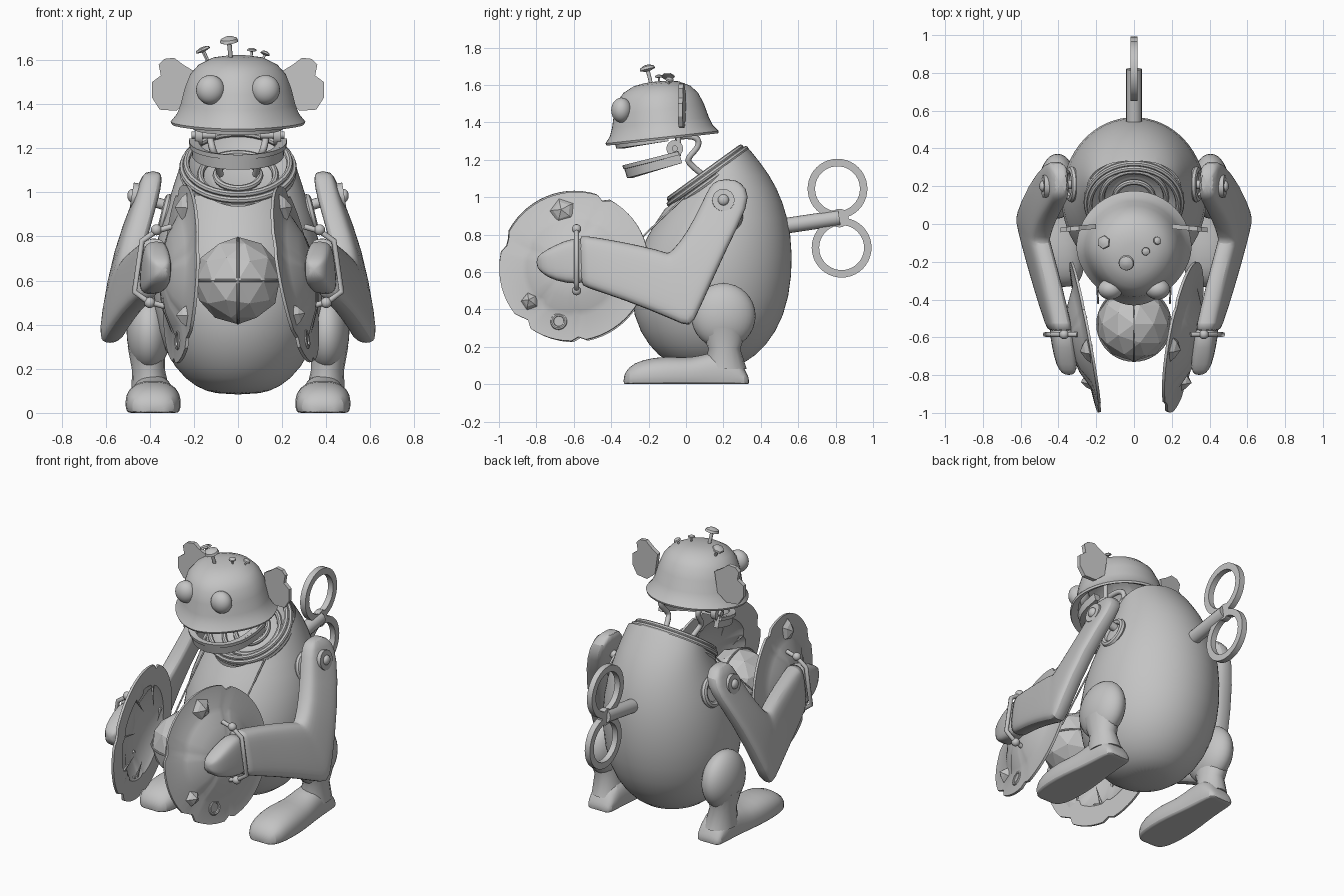
import bpy, bmesh
from math import cos, sin, pi, copysign
from mathutils import Vector, Matrix

if "Cube" in bpy.data.objects:
    bpy.data.objects.remove(bpy.data.objects["Cube"])

grey = bpy.data.materials.new("plain_grey")
grey.use_nodes = True
grey.diffuse_color = (0.55, 0.55, 0.55, 1)
grey.node_tree.nodes["Principled BSDF"].inputs["Base Color"].default_value = grey.diffuse_color
smooth_parts = []


def finish(name, bm, smooth=True, subsurf=0):
    bmesh.ops.remove_doubles(bm, verts=bm.verts, dist=1e-5)
    bmesh.ops.recalc_face_normals(bm, faces=bm.faces)
    mesh = bpy.data.meshes.new(name)
    bm.to_mesh(mesh)
    bm.free()
    mesh.materials.append(grey)
    ob = bpy.data.objects.new(name, mesh)
    bpy.context.collection.objects.link(ob)
    if smooth:
        smooth_parts.append(ob)
    if subsurf:
        mod = ob.modifiers.new("rounding", "SUBSURF")
        mod.levels = mod.render_levels = subsurf
    return ob


def loft_mesh(rings, closed=False):
    bm = bmesh.new()
    rows = [[bm.verts.new(p) for p in r] for r in rings]
    n = len(rows[0])
    for i in range(len(rows) - (not closed)):
        a, b = rows[i], rows[(i + 1) % len(rows)]
        for j in range(n):
            k = (j + 1) % n
            bm.faces.new((a[j], a[k], b[k], b[j]))
    if not closed:
        bm.faces.new(rows[0])
        bm.faces.new(rows[-1])
    return bm


def loft(name, rings, smooth=True, subsurf=0, closed=False):
    return finish(name, loft_mesh(rings, closed), smooth, subsurf)


def oval(c, u, v, n=16, power=1.0):
    c, u, v = Vector(c), Vector(u), Vector(v)
    f = lambda t: copysign(abs(t) ** power, t)
    return [c + u * f(cos(2 * pi * i / n)) + v * f(sin(2 * pi * i / n)) for i in range(n)]


def lathe(name, profile, mat=Matrix(), n=32, smooth=True, radius=lambda i: 1):
    """Spin a closed (radius, height) profile about local z."""
    rings = []
    for i in range(n):
        a = 2 * pi * i / n
        rings.append([mat @ Vector((r * cos(a) * radius(i), r * sin(a) * radius(i), h))
                      for r, h in profile])
    return loft(name, rings, smooth, closed=True)


def place(pos, axis=(0, 0, 1)):
    return Matrix.Translation(pos) @ Vector(axis).to_track_quat("Z", "Y").to_matrix().to_4x4()


def rod(name, a, b, r1, r2=None, n=16):
    a, b = Vector(a), Vector(b)
    h = (b - a).length
    return lathe(name, [(0, 0), (r1, 0), (r1 if r2 is None else r2, h), (0, h)], place(a, b - a), n)


def ring(name, mat, major, minor, n=40):
    return lathe(name, [(major + minor * cos(k * pi / 4), minor * sin(k * pi / 4)) for k in range(8)], mat, n)


def ball(name, pos, size, n=16):
    bm = bmesh.new()
    bmesh.ops.create_uvsphere(bm, u_segments=n * 2, v_segments=n, radius=1,
                              matrix=Matrix.Translation(pos) @ Matrix.Diagonal((*size, 1)))
    return finish(name, bm)


def tube(name, pts, r, kind="NURBS"):
    cu = bpy.data.curves.new(name, "CURVE")
    cu.dimensions, cu.bevel_depth, cu.bevel_resolution = "3D", r, 2
    cu.use_fill_caps = True
    sp = cu.splines.new(kind)
    sp.points.add(len(pts) - 1)
    for p, q in zip(sp.points, pts):
        p.co = (*q, 1)
    sp.use_endpoint_u = True
    cu.materials.append(grey)
    ob = bpy.data.objects.new(name, cu)
    bpy.context.collection.objects.link(ob)


# Egg body cut open by the slanted neck plane: z, front y, back y, half width
neck_pos, neck_axis = Vector((0, 0.12, 1.105)), Vector((0, -0.585, 0.81))
rows = [(0.083, 0.03, 0.22, 0.09), (0.112, -0.1, 0.32, 0.19), (0.2, -0.2, 0.43, 0.29),
        (0.36, -0.29, 0.53, 0.37), (0.58, -0.3, 0.572, 0.395), (0.8, -0.21, 0.567, 0.37),
        (0.98, -0.085, 0.52, 0.31), (1.12, -0.01, 0.45, 0.265), (1.25, 0.05, 0.345, 0.22),
        (1.35, 0.1, 0.25, 0.1)]
bm = loft_mesh([oval((0, (f + b) / 2, z), (w, 0, 0), (0, (b - f) / 2, 0), 32) for z, f, b, w in rows])
bmesh.ops.bisect_plane(bm, geom=bm.verts[:] + bm.edges[:] + bm.faces[:], plane_co=neck_pos,
                       plane_no=neck_axis, clear_outer=True)
finish("body", bm, subsurf=1)

# Neck collar and inner funnel
for k, (r, h) in enumerate([(0.25, -0.02), (0.252, 0.008), (0.235, 0.03)]):
    ring(f"neck_ring_{k}", place(neck_pos + neck_axis * h, neck_axis), r, 0.015)
for k, r in enumerate((0.17, 0.1)):
    ring(f"funnel_ridge_{k}", place(neck_pos - neck_axis * 0.035, neck_axis), r, 0.015)
lathe("neck_funnel", [(0.24, 0.02), (0.18, -0.04), (0.1, -0.06), (0, -0.06), (0, -0.08), (0.24, -0.03)],
      place(neck_pos, neck_axis))

# Head cap narrowing towards the face, eyes, ears
cap_mat = Matrix.Translation((0, -0.13, 1.34)) @ Matrix.Rotation(0.11, 4, "X")
cap = lathe("head_cap", [(0, 0.28), (0.06, 0.278), (0.12, 0.268), (0.18, 0.238), (0.218, 0.195), (0.243, 0.13),
                         (0.26, 0.06), (0.277, 0.015), (0.305, -0.02), (0.3, -0.032), (0.25, 0), (0.225, 0.14),
                         (0.1, 0.24), (0, 0.25)], cap_mat, 48)
for v in cap.data.vertices:
    v.co.x *= 1 - 0.2 * min(1, max(0, (-0.13 - v.co.y) / 0.3)) ** 1.5
ear = [(0.2, 1.55), (0.25, 1.58), (0.29, 1.61), (0.335, 1.605), (0.36, 1.58), (0.35, 1.53), (0.39, 1.5),
       (0.39, 1.43), (0.355, 1.375), (0.28, 1.37), (0.22, 1.42)]
for s, side in ((1, "left"), (-1, "right")):
    ball(f"{side}_eye", (s * 0.125, -0.345, 1.465), (0.065, 0.055, 0.067))
    loft(f"{side}_ear", [[(s * x, y - 0.1 * (x - 0.3), z) for x, z in ear] for y in (-0.035, -0.01)], False)

# Nails and bolt in the head: base, lean, length, head radius, sides
for k, (p, d, h, r, n) in enumerate([((-0.03, -0.18, 1.58), (-0.1, -0.25, 1), 0.12, 0.042, 16),
                                     ((-0.13, -0.1, 1.58), (-0.45, 0.05, 1), 0.078, 0.038, 6),
                                     ((0.06, -0.14, 1.59), (0.05, -0.1, 1), 0.06, 0.022, 12),
                                     ((0.1, -0.1, 1.57), (0.4, 0.2, 1), 0.07, 0.022, 12)]):
    lathe(f"head_nail_{k}", [(0, 0), (r * 0.22, 0), (r * 0.25, h * 0.8), (r, h * 0.88), (r * 0.9, h),
                             (r * 0.4, h * 1.08), (0, h * 1.1)], place(p, d), n)


# Jaws as curved bands
def jaw(name, width, back, front, z_back, z_front, height, thick):
    rings = []
    for k in range(17):
        a = pi * k / 16
        t = sin(a) ** 0.7
        c = Vector((width * cos(a), back + (front - back) * t, z_back + (z_front - z_back) * t))
        out = Vector((cos(a), -sin(a), 0)) * thick / 2
        up = Vector((0, -0.15 * height, height / 2))
        rings.append([c + out + up, c - out + up, c - out - up, c + out - up])
    loft(name, rings)


jaw("lower_jaw", 0.195, -0.03, -0.31, 1.215, 1.135, 0.065, 0.03)
jaw("lower_lip", 0.205, -0.04, -0.32, 1.235, 1.16, 0.02, 0.035)
jaw("upper_jaw", 0.19, -0.1, -0.36, 1.325, 1.285, 0.05, 0.04)

for s, side in ((1, "left"), (-1, "right")):
    # Jaw hinge and neck pipes
    rod(f"{side}_hinge", (s * 0.16, -0.06, 1.26), (s * 0.195, -0.06, 1.26), 0.045)
    rod(f"{side}_hinge_pin", (s * 0.1, -0.06, 1.26), (s * 0.21, -0.06, 1.26), 0.016)
    rod(f"{side}_hinge_post", (s * 0.18, -0.04, 1.22), (s * 0.18, -0.04, 1.38), 0.014)
    tube(f"{side}_neck_pipe", [(s * 0.15, -0.06, 1.32), (s * 0.14, 0.06, 1.34), (s * 0.13, 0.09, 1.27),
                               (s * 0.12, -0.02, 1.2), (s * 0.1, 0.04, 1.16), (s * 0.08, 0.14, 1.08)], 0.016)

    # Arm and hand: upper edge (y, z, x), lower edge (y, z, x), half thickness
    def limb(name, sections):
        rings = []
        for a, b, p, c, d, q, w in sections:
            top, low = Vector((s * p, a, b)), Vector((s * q, c, d))
            rings.append(oval((top + low) / 2, (top - low) / 2, (s * w, 0, 0), 16, 0.55))
        loft(name, rings, subsurf=1)

    limb(f"{side}_arm", [(0.17, 1.095, 0.385, 0.26, 1.1, 0.385, 0.035), (0.125, 1.06, 0.39, 0.33, 1.05, 0.4, 0.052),
                         (0.09, 0.98, 0.405, 0.34, 0.96, 0.43, 0.056), (0, 0.8, 0.46, 0.22, 0.73, 0.52, 0.062),
                         (-0.08, 0.71, 0.485, 0.06, 0.37, 0.585, 0.062), (-0.1, 0.7, 0.485, 0.025, 0.295, 0.585, 0.06),
                         (-0.14, 0.72, 0.475, -0.06, 0.34, 0.565, 0.062), (-0.35, 0.765, 0.42, -0.33, 0.45, 0.49, 0.062),
                         (-0.56, 0.8, 0.375, -0.55, 0.52, 0.415, 0.062), (-0.57, 0.79, 0.375, -0.56, 0.53, 0.41, 0.055)])
    limb(f"{side}_hand", [(-0.52, 0.77, 0.38, -0.52, 0.55, 0.41, 0.05), (-0.6, 0.79, 0.37, -0.58, 0.53, 0.395, 0.06),
                          (-0.71, 0.74, 0.36, -0.7, 0.55, 0.37, 0.06), (-0.78, 0.7, 0.35, -0.77, 0.59, 0.35, 0.05),
                          (-0.8, 0.67, 0.345, -0.8, 0.63, 0.345, 0.02)])
    tube(f"{side}_hand_strap", [(s * x, -0.585, z) for x, z in ((0.3, 0.845), (0.37, 0.825), (0.435, 0.78),
                                (0.47, 0.55), (0.41, 0.505), (0.32, 0.48))], 0.013, "POLY")
    for x, z in ((0.37, 0.83), (0.4, 0.5)):
        ball(f"{side}_strap_stud", (s * x, -0.585, z), (0.025, 0.025, 0.025), 8)

    # Shoulder joint
    rod(f"{side}_shoulder_peg", (s * 0.2, 0.22, 0.9), (s * 0.45, 0.2, 0.98), 0.024)
    rod(f"{side}_shoulder_cap", (s * 0.42, 0.2, 0.975), (s * 0.482, 0.2, 0.985), 0.06)
    ball(f"{side}_shoulder_rivet", (s * 0.482, 0.2, 0.985), (0.02, 0.03, 0.03), 8)
    ring(f"{side}_shoulder_socket", place((s * 0.33, 0.21, 0.9), (s, 0, 0.25)), 0.075, 0.02)

    # Leg and foot with a flat sole
    ball(f"{side}_thigh", (s * 0.405, 0.2, 0.365), (0.1, 0.172, 0.175))
    loft(f"{side}_shin", [oval((s * x, y, z), (w, 0, 0), (0, d, 0)) for x, y, z, w, d in
                          ((0.395, 0.21, 0.08, 0.09, 0.115), (0.405, 0.205, 0.19, 0.075, 0.085),
                           (0.415, 0.2, 0.3, 0.085, 0.13))])
    loft(f"{side}_foot", [[Vector((p.x, p.y, max(p.z, 0))) for p in
                           oval((s * 0.385, y, h * 0.3), (w, 0, 0), (0, 0, h * 0.72), 20, 0.85)]
                          for y, h, w in ((-0.335, 0.04, 0.05), (-0.31, 0.09, 0.1), (-0.24, 0.13, 0.125),
                                          (-0.1, 0.15, 0.13), (0.03, 0.135, 0.115), (0.13, 0.17, 0.1),
                                          (0.25, 0.18, 0.092), (0.32, 0.07, 0.085), (0.338, 0.03, 0.065))], subsurf=1)

    # Cymbal with bitten rim, spikes and eyelet, in its own tilted frame
    down, up = (Vector((-0.14, -0.75, 0)), Vector((-0.14, 0, 0.75))) if s > 0 else \
               (Vector((0.15, -0.8, 0)), Vector((0.04, 0, 0.77)))
    ax = down.normalized()
    az = (ax.cross(up) * copysign(1, ax.cross(up).x * s)).normalized()
    ay = (up - ax * up.dot(ax)).normalized()
    mat = Matrix((ax, ay, az)).transposed().to_4x4()
    mat.translation = (s * 0.265, -0.6, 0.63)
    bites = {3: 0.95, 4: 0.96, 20: 0.94, 47: 0.95, 55: 0.93, 56: 0.96}
    lathe(f"{side}_cymbal", [(0, 0.08), (0.1, 0.074), (0.18, 0.056), (0.25, 0.022), (0.28, 0.008), (0.405, 0),
                             (0.405, -0.014), (0.285, -0.014), (0.265, 0.005), (0.17, 0.046), (0.1, 0.062),
                             (0, 0.068)], mat, 64, radius=lambda i: bites.get(i, 1))
    for k, (x, y, r) in enumerate([(0.07, 0.3, 0.07), (0.23, -0.19, 0.05)]):
        lathe(f"{side}_cymbal_spike_{k}", [(0, 0.05), (r * 0.7, 0.025), (r, 0.004), (r, -0.012), (0, -0.02)],
              mat @ Matrix.Translation((x, y, 0)), 5, False)
    ring(f"{side}_cymbal_eyelet", mat @ Matrix.Translation((0.07, -0.3, 0.004)), 0.036, 0.01, 20)

    # Splinters lining the hollow of the cymbal, and a cord from neck to ball
    for k in range(7):
        a = 0.3 + 2 * pi * k / 7
        rod(f"{side}_splinter_{k}", mat @ Vector((0.275 * cos(a), 0.275 * sin(a), 0)),
            mat @ Vector((0.17 * cos(a + 0.1), 0.17 * sin(a + 0.1), -0.03)), 0.009, 0.001, 5)
    tube(f"{side}_cord", [(s * 0.2, -0.01, 1.0), (s * 0.2, -0.22, 0.8), (s * 0.19, -0.42, 0.62)], 0.005, "POLY")

# Faceted ball with crossing straps
bm = bmesh.new()
bmesh.ops.create_icosphere(bm, subdivisions=2, radius=0.198, matrix=Matrix.Translation((0, -0.53, 0.6)))
finish("faceted_ball", bm, False)
for k, axis in enumerate([(1, 0, 0), (0, 0, 1)]):
    ring(f"ball_strap_{k}", place((0, -0.53, 0.6), axis), 0.194, 0.006)

# Winding key
rod("key_shaft", (0, 0.52, 0.845), (0, 0.82, 0.89), 0.042)
for name, y, z in (("upper", 0.81, 1.045), ("lower", 0.832, 0.73)):
    lathe(f"key_{name}_loop", [(0.16, -0.018), (0.16, 0.018), (0.12, 0.018), (0.12, -0.018)],
          place((0, y, z), (1, 0, 0)), 40)
rod("key_joint", (-0.018, 0.82, 0.888), (0.018, 0.82, 0.888), 0.05)

bpy.ops.object.select_all(action="DESELECT")
for ob in smooth_parts:
    ob.select_set(True)
bpy.context.view_layer.objects.active = smooth_parts[0]
bpy.ops.object.shade_smooth_by_angle(angle=0.7)
